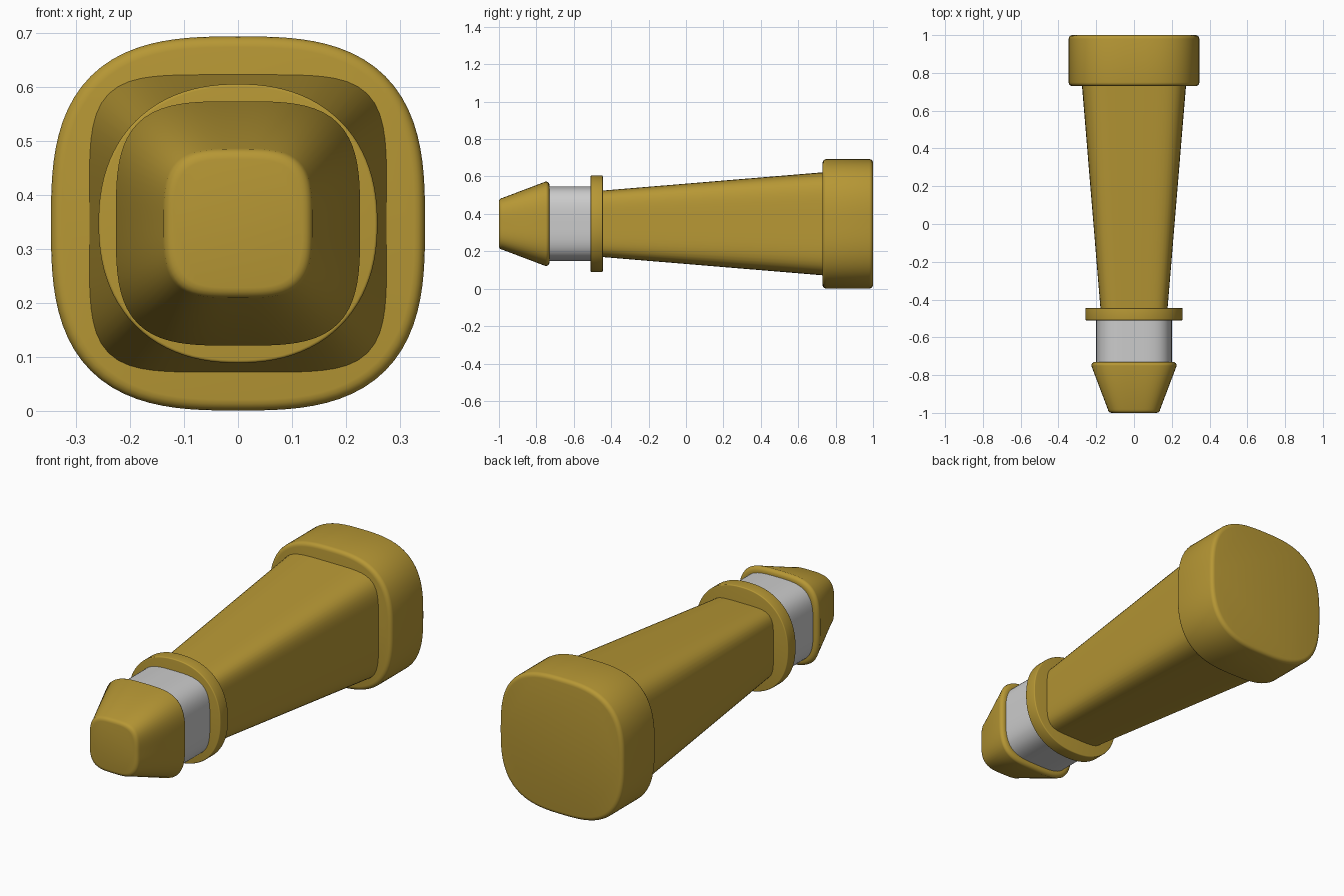
import bpy, bmesh, math

if "Cube" in bpy.data.objects:
    bpy.data.objects.remove(bpy.data.objects["Cube"])

CZ = 0.347   # height of the long axis
SEG = 96


def squircle(r, n):
    """Superellipse outline with half width r and exponent n."""
    pts = []
    for i in range(SEG):
        a = 2 * math.pi * i / SEG
        c, s = math.cos(a), math.sin(a)
        k = r / (abs(c) ** n + abs(s) ** n) ** (1 / n)
        pts.append((k * c, k * s))
    return pts


def loft(name, profile, n, mat=None):
    """Skin squircle sections; profile lists (y, half width) front to back."""
    bm = bmesh.new()
    rings = [[bm.verts.new((x, y, CZ + z)) for x, z in squircle(r, n)]
             for y, r in profile]
    for a, b in zip(rings, rings[1:]):
        for i in range(SEG):
            j = (i + 1) % SEG
            bm.faces.new((a[i], a[j], b[j], b[i]))
    bm.faces.new(rings[0])
    bm.faces.new(rings[-1])
    bmesh.ops.recalc_face_normals(bm, faces=bm.faces)
    me = bpy.data.meshes.new(name)
    bm.to_mesh(me)
    bm.free()
    ob = bpy.data.objects.new(name, me)
    bpy.context.collection.objects.link(ob)
    if mat:
        me.materials.append(mat)
    bpy.ops.object.select_all(action='DESELECT')
    ob.select_set(True)
    bpy.context.view_layer.objects.active = ob
    bpy.ops.object.shade_smooth_by_angle(angle=math.radians(40))
    return ob


def rounded(y0, y1, r0, r1, b):
    """Profile with both end rims rounded by b."""
    front, back = [], []
    for i in range(5):
        a = math.pi / 2 * i / 4
        inset, along = b * (1 - math.sin(a)), b * (1 - math.cos(a))
        front.append((y0 + along, r0 - inset))
        back.append((y1 - along, r1 - inset))
    return front + back[::-1]


brass = bpy.data.materials.new("brass")
brass.diffuse_color = (0.47, 0.31, 0.035, 1)
brass.use_nodes = True
brass.node_tree.nodes["Principled BSDF"].inputs["Base Color"].default_value = brass.diffuse_color

# Tapered tip
loft("nozzle_tip", rounded(-1.0, -0.73, 0.139, 0.226, 0.02), 3.5, brass)
# Grey neck between tip and collar
loft("neck", [(-0.74, 0.2), (-0.50, 0.2)], 3.5)
# Rounder collar
loft("collar", rounded(-0.51, -0.445, 0.258, 0.258, 0.005), 2.25, brass)
# Long body that widens towards the back
loft("tapered_body", [(-0.455, 0.177), (0.74, 0.276)], 5.0, brass)
# Large end cap
loft("end_cap", rounded(0.73, 1.0, 0.346, 0.346, 0.02), 2.9, brass)
